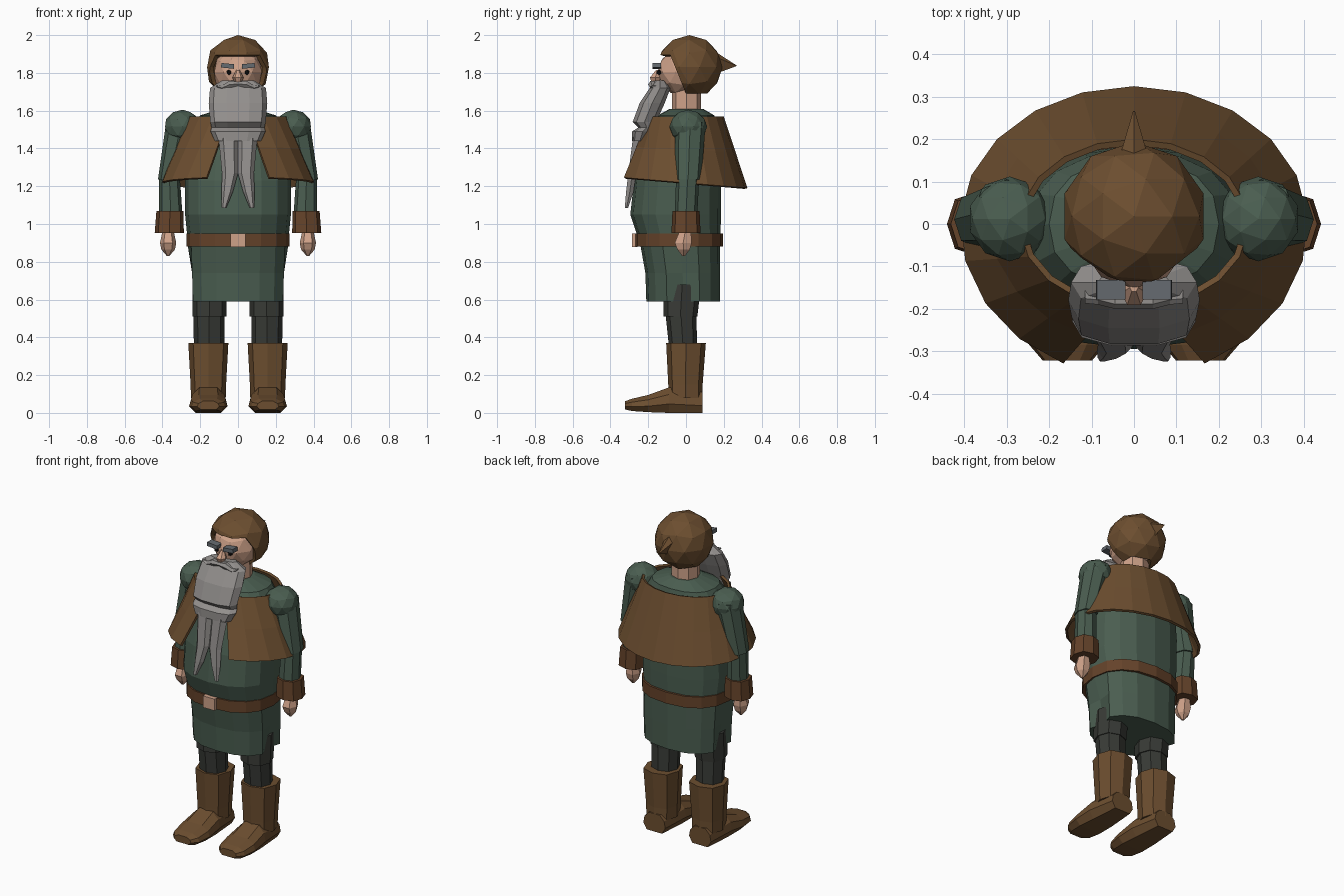
import bpy, bmesh, math
from mathutils import Matrix, Vector

if "Cube" in bpy.data.objects:
    bpy.data.objects.remove(bpy.data.objects["Cube"])


def material(name, r, g, b):
    m = bpy.data.materials.new(name)
    m.diffuse_color = (r, g, b, 1)
    m.use_nodes = True
    m.node_tree.nodes["Principled BSDF"].inputs["Base Color"].default_value = m.diffuse_color
    return m


BROWN = material("brown_leather", 0.150, 0.076, 0.029)
BELT = material("red_brown_leather", 0.130, 0.056, 0.023)
GREEN = material("dull_green_cloth", 0.068, 0.110, 0.080)
PANTS = material("charcoal_cloth", 0.040, 0.043, 0.037)
GREY = material("grey_hair", 0.29, 0.275, 0.265)
BROW = material("slate_hair", 0.13, 0.145, 0.16)
SKIN = material("skin", 0.62, 0.36, 0.25)
BLACK = material("black", 0.008, 0.008, 0.008)


def finish(bm, name, mat, mirror=False, thick=0):
    bmesh.ops.recalc_face_normals(bm, faces=bm.faces)
    me = bpy.data.meshes.new(name)
    bm.to_mesh(me)
    bm.free()
    me.materials.append(mat)
    ob = bpy.data.objects.new(name, me)
    bpy.context.collection.objects.link(ob)
    if thick:
        ob.modifiers.new("thickness", 'SOLIDIFY').thickness = thick
    if mirror:
        ob.modifiers.new("mirror", 'MIRROR').use_mirror_merge = False
    return ob


def oval(z, rx, front, back, cx=0, n=8, p=0.9):
    """Horizontal rounded ring between y = front and y = back."""
    cy, ry = (front + back) / 2, (back - front) / 2
    pts = []
    for i in range(n):
        a = math.tau * i / n
        c, s = math.cos(a), math.sin(a)
        pts.append((cx + rx * math.copysign(abs(c) ** p, c),
                    cy + ry * math.copysign(abs(s) ** p, s), z))
    return pts


def loft(name, rings, mat, mirror=False, closed=True, thick=0):
    bm = bmesh.new()
    rows = [[bm.verts.new(p) for p in r] for r in rings]
    n = len(rows[0])
    for a, b in zip(rows, rows[1:]):
        for i in range(n if closed else n - 1):
            j = (i + 1) % n
            bm.faces.new((a[i], a[j], b[j], b[i]))
    if closed:
        bm.faces.new(rows[0][::-1])
        bm.faces.new(rows[-1])
    return finish(bm, name, mat, mirror, thick)


def ball(name, centre, radii, mat, mirror=False, sub=2):
    bm = bmesh.new()
    bmesh.ops.create_icosphere(bm, subdivisions=sub, radius=1,
                               matrix=Matrix.LocRotScale(Vector(centre), None, Vector(radii)))
    return finish(bm, name, mat, mirror)


def box(name, centre, size, mat, mirror=False, tilt=0):
    bm = bmesh.new()
    bmesh.ops.create_cube(bm, size=1, matrix=Matrix.Translation(centre)
                          @ Matrix.Rotation(tilt, 4, 'Y') @ Matrix.Diagonal((*size, 1)))
    return finish(bm, name, mat, mirror)


# Tunic with round belly and side slits folded in below the belt
tunic = [oval(z, rx, f, b, n=16, p=0.85) for z, rx, f, b in (
    (0.59, 0.255, -0.21, 0.18), (0.74, 0.26, -0.215, 0.18), (0.88, 0.265, -0.24, 0.18),
    (0.95, 0.27, -0.262, 0.183), (1.05, 0.28, -0.295, 0.185), (1.23, 0.28, -0.275, 0.185),
    (1.36, 0.265, -0.24, 0.18), (1.50, 0.245, -0.19, 0.17), (1.575, 0.20, -0.15, 0.15),
    (1.61, 0.09, -0.085, 0.09))]
for row, pull in ((0, 0.82), (1, 0.90)):
    for i in (0, 8):
        x, y, z = tunic[row][i]
        tunic[row][i] = (x * pull, y, z)
loft("tunic", tunic, GREEN)
loft("belt", [oval(z, 0.273, -0.272, 0.197, n=16, p=0.85) for z in (0.88, 0.95)], BELT)
box("belt_buckle", (0, -0.272, 0.915), (0.08, 0.03, 0.072), SKIN)

# Shoulder cape, open at the front
top, bottom = [], []
for i in range(19):
    t = i / 18
    a = math.radians(-79 + t * 338)
    top.append((0.27 * math.cos(a), 0.20 * math.sin(a), 1.57))
    a = math.radians(-66 + t * 312)
    y = (0.325 if math.sin(a) > 0 else 0.36) * math.sin(a)
    bottom.append((0.41 * math.cos(a), y, 1.218 - 0.085 * y))
rows = [[tuple(Vector(p).lerp(Vector(q), k)) for p, q in zip(top, bottom)] for k in (0, 0.5, 1)]
loft("shoulder_cape", rows, BROWN, closed=False, thick=0.015)

# Arms
ball("shoulder", (0.293, 0.012, 1.515), (0.098, 0.10, 0.09), GREEN, True)
loft("upper_sleeve", [oval(1.54, 0.08, -0.06, 0.105, 0.30), oval(1.235, 0.062, -0.058, 0.08, 0.362)],
     GREEN, True)
loft("lower_sleeve", [oval(1.25, 0.055, -0.052, 0.07, 0.363), oval(1.05, 0.062, -0.06, 0.06, 0.356)],
     GREEN, True)
loft("cuff", [oval(1.068, 0.072, -0.072, 0.072, 0.36, p=0.8),
              oval(0.952, 0.077, -0.077, 0.077, 0.364, p=0.8)], BELT, True)
loft("hand", [oval(z, r, f, b, 0.37, 6) for z, r, f, b in (
    (0.97, 0.028, -0.035, 0.03), (0.90, 0.043, -0.066, 0.036), (0.865, 0.036, -0.05, 0.025),
    (0.83, 0.006, -0.02, -0.005))], SKIN, True)

# Legs and boots
loft("thigh", [oval(0.68, 0.092, -0.12, 0.08, 0.15), oval(0.51, 0.09, -0.12, 0.06, 0.152)],
     PANTS, True)
loft("shin", [oval(0.52, 0.083, -0.108, 0.055, 0.153), oval(0.30, 0.08, -0.085, 0.06, 0.153)],
     PANTS, True)
loft("boot_shaft", [oval(0.08, 0.092, -0.092, 0.087, 0.157, p=0.8),
                    oval(0.15, 0.094, -0.094, 0.088, 0.157, p=0.8),
                    oval(0.37, 0.106, -0.105, 0.105, 0.157, p=0.8)], BROWN, True)
foot = []
for y, w, low, h in ((0.087, 0.075, 0.0, 0.11), (-0.09, 0.095, 0.0, 0.135), (-0.20, 0.102, 0.004, 0.095),
                     (-0.285, 0.09, 0.01, 0.075), (-0.322, 0.058, 0.018, 0.062)):
    half = [(0.7, 0), (1, 0.35), (0.9, 0.72), (0.5, 1)]
    prof = half + [(-u, v) for u, v in reversed(half)]
    foot.append([(0.157 + u * w, y, low + v * (h - low)) for u, v in prof])
loft("boot_foot", foot, BROWN, True)

# Neck, head and face
loft("neck", [oval(1.57, 0.082, -0.075, 0.08), oval(1.74, 0.08, -0.075, 0.08)], SKIN)
ball("head", (0, -0.01, 1.805), (0.132, 0.142, 0.13), SKIN)
loft("nose", [oval(z, r, f, b, 0, 6) for z, r, f, b in (
    (1.815, 0.01, -0.16, -0.14), (1.775, 0.03, -0.195, -0.13), (1.74, 0.012, -0.18, -0.14))], SKIN)
ball("eye", (0.048, -0.143, 1.803), (0.014, 0.014, 0.014), BLACK, True, 1)
box("eyebrow", (0.055, -0.155, 1.837), (0.068, 0.045, 0.024), BROW, True, -0.1)

# Hood: a faceted shell with the face opening cut away
bm = bmesh.new()
bmesh.ops.create_icosphere(bm, subdivisions=2, radius=1, matrix=Matrix.LocRotScale(
    Vector((0, 0.018, 1.83)), None, Vector((0.172, 0.176, 0.17))))
edge, normal = Vector((0, -0.09, 1.91)), Vector((0, -0.22, -0.09)).normalized()
for co, no in ((edge, normal), (Vector((0, 0, 1.895)), Vector((0, 0, 1))),
               (Vector((0, 0, 1.69)), Vector((0, 0, 1)))):
    bmesh.ops.bisect_plane(bm, geom=bm.verts[:] + bm.edges[:] + bm.faces[:],
                           plane_co=co, plane_no=no, dist=1e-5)
gone = []
for f in bm.faces:
    c = f.calc_center_median()
    if c.z < 1.69 or (c.z < 1.895 and (c - edge).dot(normal) > 0):
        gone.append(f)
bmesh.ops.delete(bm, geom=gone, context='FACES')
finish(bm, "hood", BROWN, thick=0.025)
loft("hood_tip", [[(-0.045, 0.12, 1.90), (0, 0.12, 1.935), (0.045, 0.12, 1.90), (0, 0.17, 1.80)],
                  [(-0.002, 0.267, 1.838), (0, 0.267, 1.84), (0.002, 0.267, 1.838), (0, 0.267, 1.836)]],
     BROWN)

# Beard, hanging strands and moustache
loft("beard", [oval(z, r, f, b, n=10, p=0.8) for z, r, f, b in (
    (1.76, 0.085, -0.165, -0.11), (1.72, 0.148, -0.195, -0.08), (1.64, 0.155, -0.248, -0.11),
    (1.54, 0.147, -0.285, -0.155), (1.51, 0.14, -0.255, -0.16), (1.49, 0.146, -0.288, -0.17),
    (1.44, 0.122, -0.288, -0.20))], GREY)
loft("beard_strand", [oval(z, r, f, b, x, 6) for z, r, f, b, x in (
    (1.46, 0.053, -0.285, -0.21, 0.05), (1.27, 0.043, -0.308, -0.26, 0.042),
    (1.17, 0.03, -0.32, -0.275, 0.057), (1.085, 0.012, -0.325, -0.305, 0.074))], GREY, True)
loft("moustache", [[(x, y + 0.022 * math.cos(a), z + r * math.sin(a))
                    for a in [math.tau * k / 6 for k in range(6)]]
                   for x, y, z, r in ((0.0, -0.178, 1.742, 0.012), (0.045, -0.178, 1.738, 0.022),
                                      (0.085, -0.168, 1.72, 0.016), (0.115, -0.165, 1.73, 0.004))],
     GREY, True)
